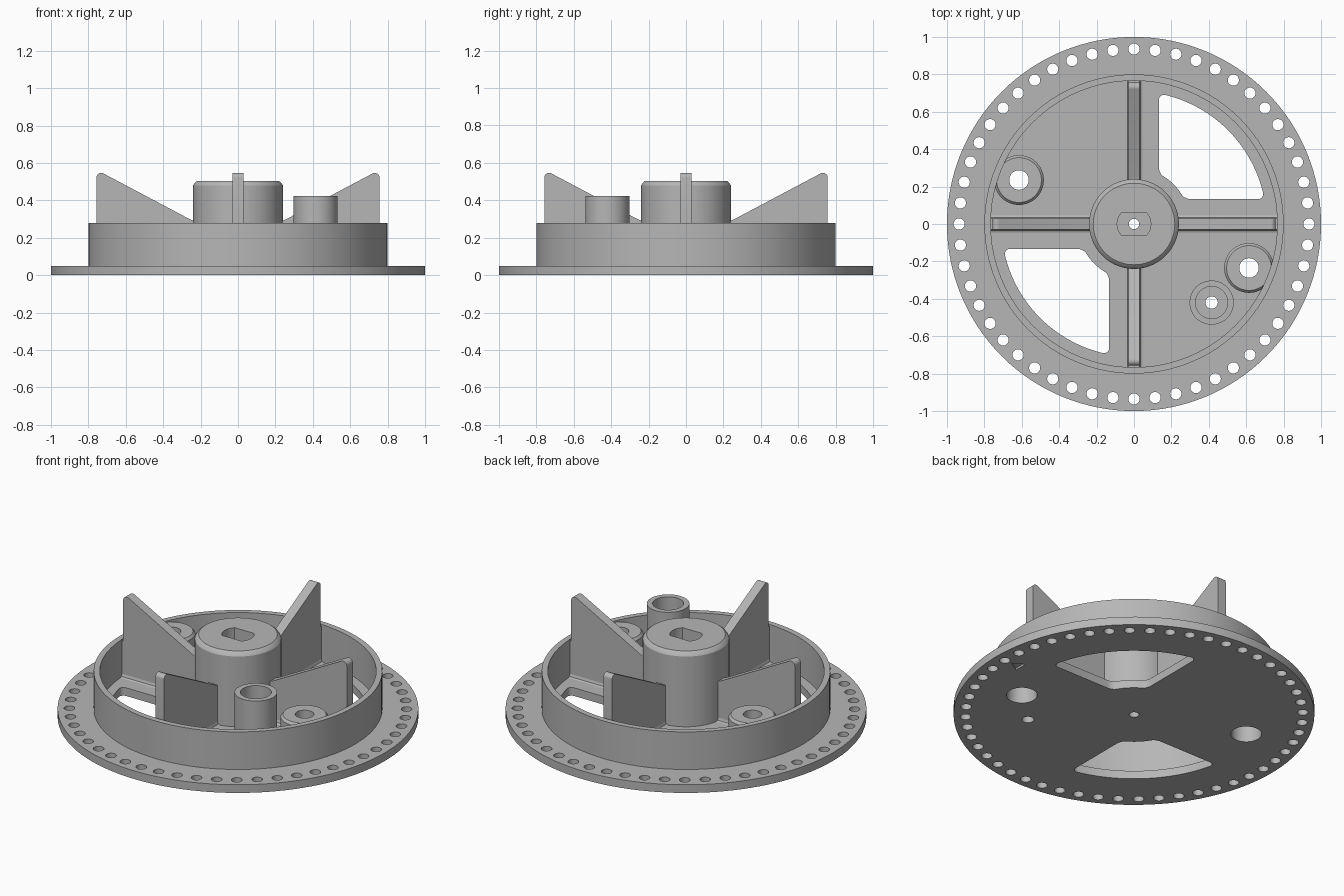
import bpy, bmesh, math
from mathutils import Matrix, Vector

cube = bpy.data.objects.get("Cube")
if cube:
    bpy.data.objects.remove(cube, do_unlink=True)

grey = bpy.data.materials.new("plain_grey")
grey.use_nodes = True
COLOUR = (0.47, 0.47, 0.47, 1)
grey.diffuse_color = COLOUR
grey.node_tree.nodes["Principled BSDF"].inputs["Base Color"].default_value = COLOUR

FLOOR = 0.05
WALL_TOP = 0.28


def finish(name, bm):
    bmesh.ops.recalc_face_normals(bm, faces=bm.faces[:])
    mesh = bpy.data.meshes.new(name)
    bm.to_mesh(mesh)
    bm.free()
    mesh.materials.append(grey)
    obj = bpy.data.objects.new(name, mesh)
    bpy.context.collection.objects.link(obj)
    smooth(obj)
    return obj


def smooth(obj):
    obj.data.shade_smooth()
    obj.data.set_sharp_from_angle(angle=math.radians(28))


def arc(radius, start, end, count, centre=(0, 0)):
    """Points along an arc, angles in degrees, both ends included."""
    angles = [math.radians(start + (end - start) * i / count) for i in range(count + 1)]
    return [(centre[0] + radius * math.cos(a), centre[1] + radius * math.sin(a)) for a in angles]


def circle(radius, centre=(0, 0), sides=32):
    return arc(radius, 0, 360, sides, centre)[:-1]


def prism(bm, outline, low, high, matrix=Matrix(), round_corners=0):
    """Extrude a flat outline from low to high, optionally rounding its corners."""
    rings = [[bm.verts.new(matrix @ Vector((x, y, z))) for x, y in outline] for z in (low, high)]
    n = len(outline)
    faces = [bm.faces.new(rings[0][::-1]), bm.faces.new(rings[1])]
    uprights = []
    for i in range(n):
        j = (i + 1) % n
        faces.append(bm.faces.new((rings[0][i], rings[0][j], rings[1][j], rings[1][i])))
        uprights.append(bm.edges.get((rings[0][i], rings[1][i])))
    if round_corners:
        bmesh.ops.recalc_face_normals(bm, faces=faces)
        corners = [e for e in uprights if e.calc_face_angle(0) > 0.5]
        bmesh.ops.bevel(bm, geom=corners, offset=round_corners, segments=5,
                        profile=0.5, affect='EDGES')


def lathe(name, profile, centre=(0, 0), sides=96):
    """Revolve a closed (radius, height) profile around an upright axis."""
    bm = bmesh.new()
    rings = []
    for i in range(sides):
        a = 2 * math.pi * i / sides
        rings.append([bm.verts.new((centre[0] + r * math.cos(a), centre[1] + r * math.sin(a), z))
                      for r, z in profile])
    n = len(profile)
    for i in range(sides):
        a, b = rings[i], rings[(i + 1) % sides]
        for k in range(n):
            m = (k + 1) % n
            bm.faces.new((a[k], b[k], b[m], a[m]))
    return finish(name, bm)


def carve(obj, bm):
    """Subtract the cutter mesh from the object and bake the result."""
    cutter = finish("cutter", bm)
    cutter.hide_render = True
    mod = obj.modifiers.new("carve", 'BOOLEAN')
    mod.operation = 'DIFFERENCE'
    mod.solver = 'EXACT'
    mod.object = cutter
    graph = bpy.context.evaluated_depsgraph_get()
    baked = bpy.data.meshes.new_from_object(obj.evaluated_get(graph))
    obj.modifiers.clear()
    obj.data = baked
    bpy.data.objects.remove(cutter, do_unlink=True)
    smooth(obj)


# Base plate
BOSSES = [(0.615, -0.235), (-0.615, 0.235)]
POST = (0.415, -0.42)
bm = bmesh.new()
prism(bm, circle(1, sides=128), 0, FLOOR)
base = finish("base_plate", bm)

# Rim holes, bores, windows and pointer notch cut from the plate
cuts = bmesh.new()
for x, y in circle(0.935, sides=52):
    prism(cuts, circle(0.03, (x, y), 20), -0.1, 0.2)
for spot in BOSSES:
    prism(cuts, circle(0.085, spot, 48), -0.1, 0.2)
prism(cuts, circle(0.033, POST, 48), -0.1, 0.2)
prism(cuts, circle(0.028, sides=48), -0.1, 0.2)
side = 0.133
outer, inner = 0.71, 0.3
out_a = math.degrees(math.asin(side / outer))
in_a = math.degrees(math.asin(side / inner))
window = arc(outer, out_a, 90 - out_a, 24) + arc(inner, 90 - in_a, in_a, 8)
for turn in (0, math.pi):
    prism(cuts, window, -0.1, 0.2, Matrix.Rotation(turn, 4, 'Z'), 0.035)
prism(cuts, [(0.82, -0.04), (0.89, 0), (0.82, 0.04)], -0.05, 0.012)
carve(base, cuts)

# Ring wall
lathe("ring_wall", [(0.8, FLOOR), (0.8, WALL_TOP), (0.766, WALL_TOP), (0.766, FLOOR)], sides=128)

# Hub with a flat-sided shaft pocket
hub = lathe("hub", [(0.028, FLOOR), (0.24, FLOOR), (0.24, 0.48), (0.232, 0.493),
                    (0.218, 0.504), (0.028, 0.504)])
pocket = bmesh.new()
flat = 43
prism(pocket, arc(0.09, -flat, flat, 12) + arc(0.09, 180 - flat, 180 + flat, 12), 0.3, 0.6)
carve(hub, pocket)

# Four sloped ribs with rounded tips and small fillets along the floor
profile = [(0.2, FLOOR), (0.78, FLOOR), (0.78, 0.27), (0.757, 0.27)]
profile += arc(0.025, 0, 117, 8, (0.732, 0.522))
profile += [(0.25, 0.295), (0.2, 0.285)]
cove = [(-0.045, FLOOR), (0.045, FLOOR), (0.034, 0.055), (0.029, 0.07),
        (-0.029, 0.07), (-0.034, 0.055)]
upright = Matrix.Rotation(math.pi / 2, 4, 'X')
along = Matrix(((0, 0, 1, 0), (1, 0, 0, 0), (0, 1, 0, 0), (0, 0, 0, 1)))
for i, label in enumerate(("left", "back", "right", "front")):
    turn = Matrix.Rotation(i * math.pi / 2, 4, 'Z')
    bm = bmesh.new()
    prism(bm, profile, -0.029, 0.029, turn @ upright)
    finish(label + "_rib", bm)
    bm = bmesh.new()
    prism(bm, cove, 0.22, 0.78, turn @ along)
    finish(label + "_rib_fillet", bm)

# Low screw bosses, bored wide from underneath
for spot, label in zip(BOSSES, ("left", "right")):
    lathe(label + "_boss", [(0.085, FLOOR), (0.133, FLOOR), (0.133, 0.255), (0.12, 0.27),
                            (0.052, 0.27), (0.052, 0.21), (0.085, 0.21)], spot, 64)

# Tall open post
lathe("post", [(0.033, FLOOR), (0.118, FLOOR), (0.118, 0.422), (0.086, 0.422),
               (0.086, 0.1), (0.033, 0.1)], POST, 64)
